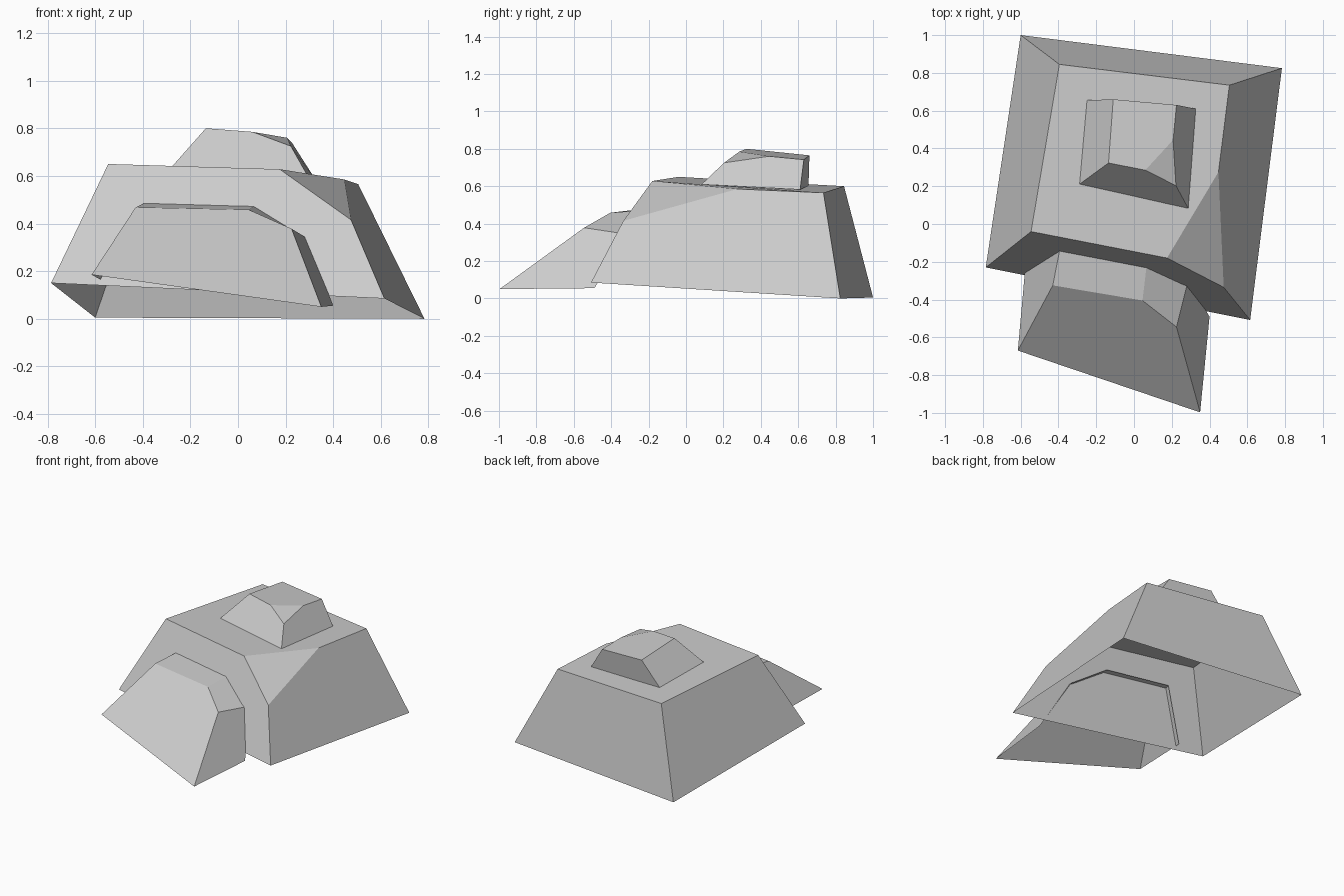
import bpy, bmesh

if "Cube" in bpy.data.objects:
    bpy.data.objects.remove(bpy.data.objects["Cube"])


def build(name, verts, faces):
    """Flat-shaded open shell from a few corner points."""
    bm = bmesh.new()
    vs = [bm.verts.new(v) for v in verts]
    for f in faces:
        bm.faces.new([vs[i] for i in f])
    mesh = bpy.data.meshes.new(name)
    bm.to_mesh(mesh)
    bm.free()
    obj = bpy.data.objects.new(name, mesh)
    bpy.context.collection.objects.link(obj)
    return obj


def chipped_block(name, base, top):
    """Tapered block, open below, with its front right top corner cut off.
    base: front left, front right, back right, back left
    top: front left, chip left, chip low, chip right, back right, back left"""
    faces = [(0, 1, 6, 5, 4),      # front
             (1, 2, 8, 7, 6),      # right
             (2, 3, 9, 8),         # back
             (3, 0, 4, 9),         # left
             (4, 5, 7, 8, 9),      # roof
             (5, 6, 7)]            # chipped corner
    return build(name, base + top, faces)


def hood(name, front, back):
    """Closed front outline joined to an open back outline."""
    n = len(front)
    faces = [tuple(reversed(range(n)))]
    faces += [(i, i + 1, n + i + 1, n + i) for i in range(n - 1)]
    return build(name, front + back, faces)


# Large main block
chipped_block("main_block",
              [(-.785, -.23, .15), (.615, -.508, .085), (.783, .825, 0), (-.6, 1.0, .005)],
              [(-.545, -.04, .65), (.175, -.18, .628), (.475, -.335, .415),
               (.447, .275, .585), (.505, .735, .565), (-.395, .845, .6)])

# Small block on the roof
chipped_block("roof_block",
              [(-.29, .21, .625), (.287, .083, .61), (.327, .61, .582), (-.25, .655, .602)],
              [(-.135, .323, .8), (.06, .285, .785), (.222, .203, .725),
               (.207, .445, .76), (.225, .63, .742), (-.11, .66, .765)])

# Sloping hood that runs into the front wall
hood("front_hood",
     [(-.615, -.67, .185), (-.43, -.325, .468), (.045, -.405, .458),
      (.225, -.545, .378), (.35, -.997, .05)],
     [(-.575, -.225, .163), (-.388, -.11, .488), (.07, -.195, .475),
      (.285, -.305, .342), (.4, -.49, .055)])
